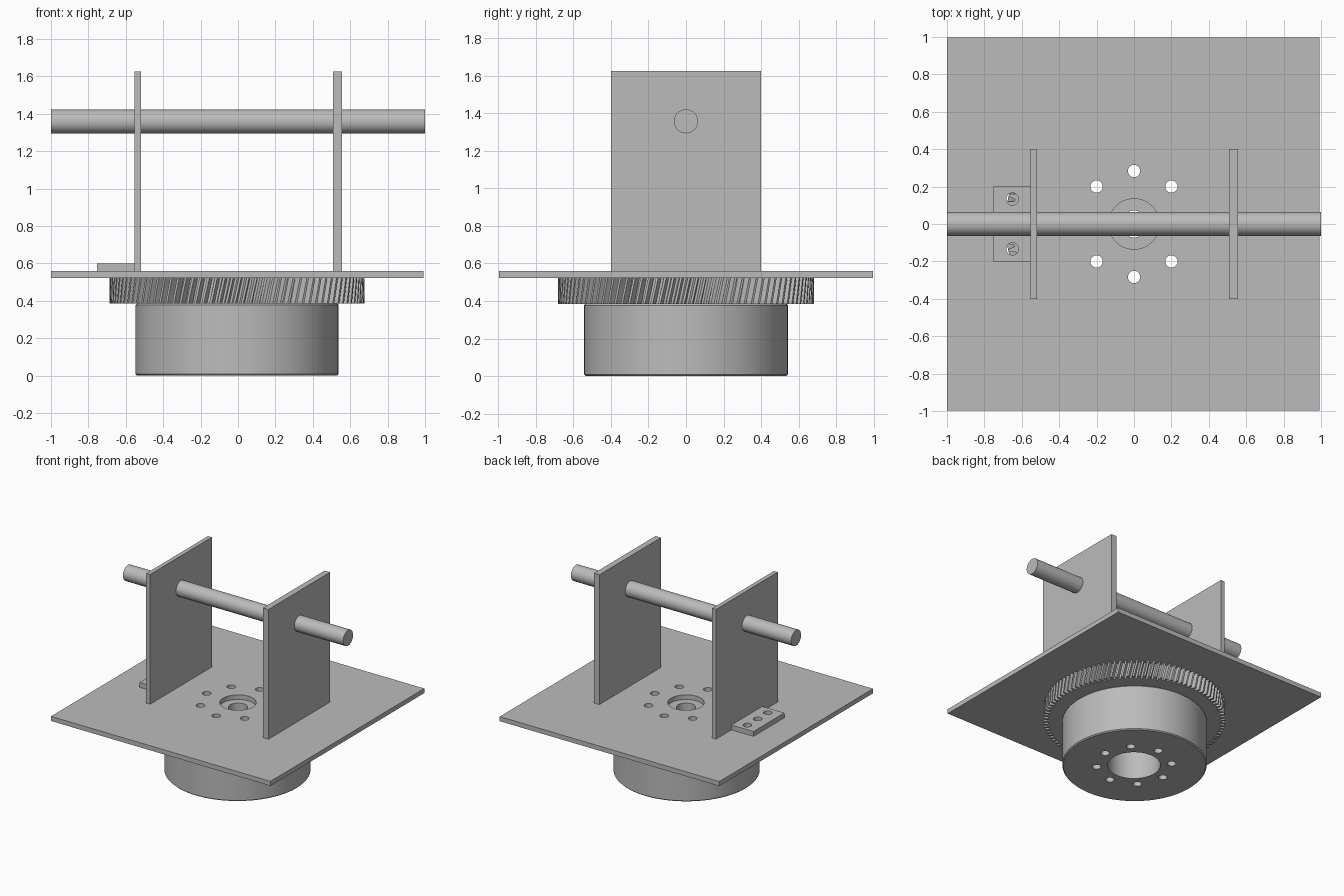
import bpy, bmesh
from math import sin, cos, pi, radians
from mathutils import Matrix

default = bpy.data.objects.get("Cube")
if default:
    bpy.data.objects.remove(default, do_unlink=True)

GREY = (0.5, 0.5, 0.5, 1.0)
grey = bpy.data.materials.new("plain_grey")
grey.use_nodes = True
grey.diffuse_color = GREY
grey.node_tree.nodes["Principled BSDF"].inputs["Base Color"].default_value = GREY

AXIS_X = -0.005            # turntable axis
PLATE_Z, PLATE_TOP = 0.522, 0.56
GEAR_Z = 0.385


def finish(name, bm):
    """Turn a bmesh into a grey object with sharp edges kept."""
    bmesh.ops.recalc_face_normals(bm, faces=bm.faces)
    mesh = bpy.data.meshes.new(name)
    bm.to_mesh(mesh)
    bm.free()
    mesh.materials.append(grey)
    mesh.shade_smooth()
    mesh.set_sharp_from_angle(angle=radians(30))
    obj = bpy.data.objects.new(name, mesh)
    bpy.context.collection.objects.link(obj)
    return obj


def box(name, x0, x1, y0, y1, z0, z1):
    bm = bmesh.new()
    bmesh.ops.create_cube(bm, size=1)
    bmesh.ops.scale(bm, vec=(x1 - x0, y1 - y0, z1 - z0), verts=bm.verts)
    bmesh.ops.translate(bm, vec=((x0 + x1) / 2, (y0 + y1) / 2, (z0 + z1) / 2), verts=bm.verts)
    return finish(name, bm)


def loft(name, layers):
    """Skin a stack of closed rings and cap both ends."""
    bm = bmesh.new()
    rings = [[bm.verts.new(p) for p in layer] for layer in layers]
    n = len(rings[0])
    for low, high in zip(rings, rings[1:]):
        for i in range(n):
            j = (i + 1) % n
            bm.faces.new((low[i], low[j], high[j], high[i]))
    bm.faces.new(rings[0][::-1])
    bm.faces.new(rings[-1])
    return finish(name, bm)


def circle(x, y, z, r, n):
    return [(x + r * cos(2 * pi * i / n), y + r * sin(2 * pi * i / n), z) for i in range(n)]


def cut_holes(obj, holes):
    """Drill vertical holes given as (x, y, radius, sides)."""
    cutters = []
    for x, y, r, n in holes:
        cutter = loft("hole_cutter", [circle(x, y, z, r, n) for z in (-0.2, 1)])
        cutter.hide_render = True
        mod = obj.modifiers.new("hole", 'BOOLEAN')
        mod.operation = 'DIFFERENCE'
        mod.solver = 'EXACT'
        mod.object = cutter
        cutters.append(cutter)
    graph = bpy.context.evaluated_depsgraph_get()
    result = bpy.data.meshes.new_from_object(obj.evaluated_get(graph))
    obj.modifiers.clear()
    obj.data = result
    for cutter in cutters:
        bpy.data.objects.remove(cutter, do_unlink=True)
    result.shade_smooth()
    result.set_sharp_from_angle(angle=radians(30))


bolts = [(0.283 * cos(k * pi / 4), 0.283 * sin(k * pi / 4), 0.033, 20) for k in range(8)]
block_holes = [(-0.65, y, 0.033, 20) for y in (-0.133, 0, 0.133)]

# Round base with softened rims and a wide bore
base = loft("round_base", [circle(AXIS_X, 0, z, r, 96) for z, r in
                           ((0, 0.535), (0.008, 0.543), (GEAR_Z - 0.008, 0.543), (GEAR_Z, 0.535))])
cut_holes(base, bolts + [(0, 0, 0.198, 48)])

# Helical ring gear with a small centre hole
TEETH, ROOT, TIP, LEAN = 100, 0.645, 0.682, 0.045


def gear_ring(z, twist):
    points = []
    for t in range(TEETH):
        for step, r in ((0, ROOT), (0.3, ROOT), (0.5, TIP), (0.8, TIP)):
            a = 2 * pi * (t + step) / TEETH + twist
            points.append((AXIS_X + r * cos(a), r * sin(a), z))
    return points


gear = loft("ring_gear", [gear_ring(GEAR_Z + (PLATE_Z - GEAR_Z) * k / 4, LEAN * k / 4)
                          for k in range(5)])
cut_holes(gear, bolts + [(0, 0, 0.072, 32)])

# Square table plate
plate = box("table_plate", -1, 0.993, -0.997, 0.997, PLATE_Z, PLATE_TOP)
cut_holes(plate, bolts + block_holes + [(0, 0, 0.136, 24)])

# Drilled block beside the right upright
block = box("drilled_block", -0.753, -0.553, -0.2, 0.2, PLATE_TOP, 0.6)
cut_holes(block, block_holes)

# Upright side panels
box("right_upright", -0.553, -0.518, -0.4, 0.4, PLATE_TOP, 1.625)
box("left_upright", 0.507, 0.556, -0.4, 0.4, PLATE_TOP, 1.625)

# Cross rod through both uprights
bm = bmesh.new()
bmesh.ops.create_cone(bm, cap_ends=True, segments=40, radius1=0.064, radius2=0.064, depth=2,
                      matrix=Matrix.Translation((0, 0, 1.358)) @ Matrix.Rotation(pi / 2, 4, 'Y'))
finish("cross_rod", bm)
